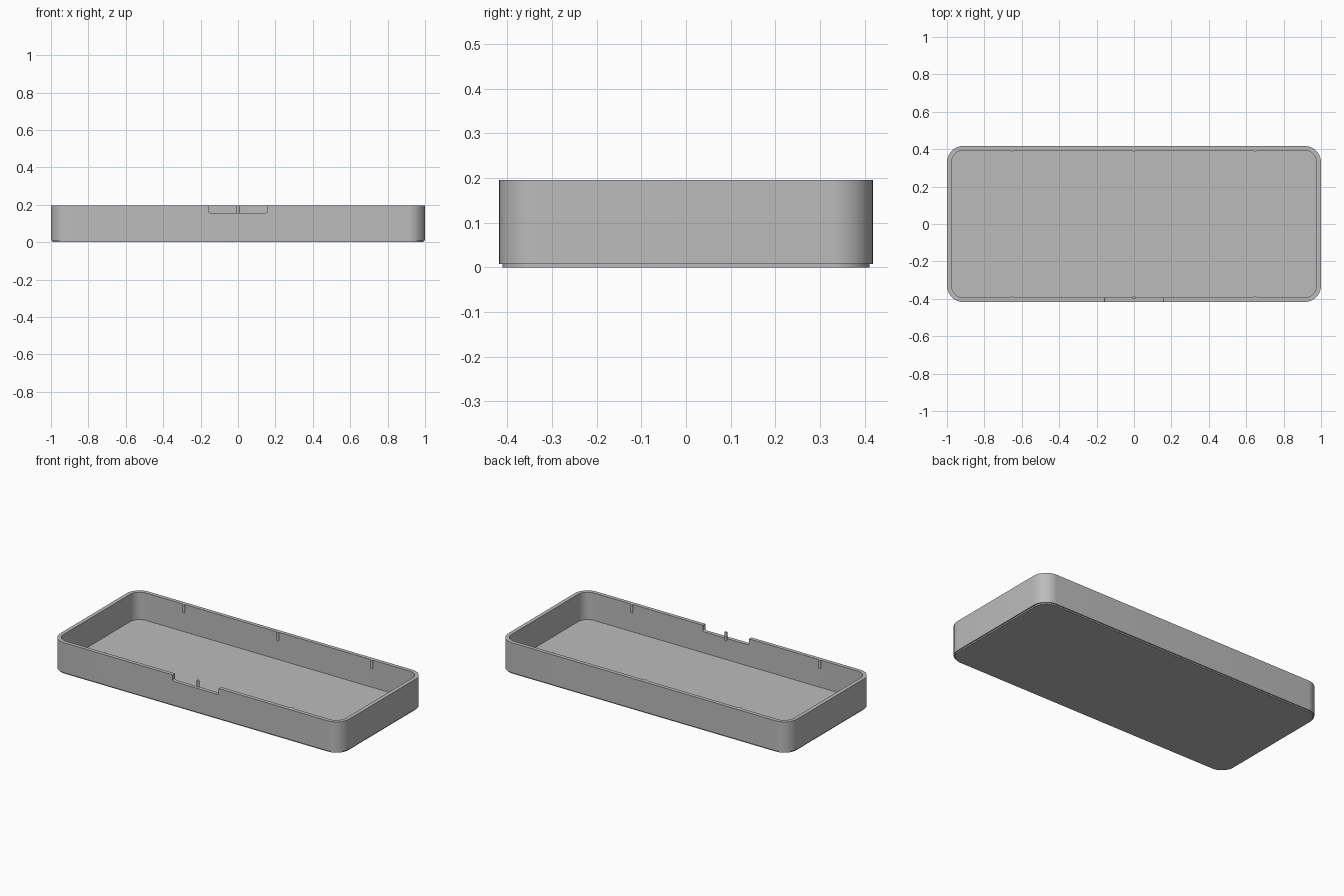
import bpy, bmesh
from math import cos, sin, pi

if "Cube" in bpy.data.objects:
    bpy.data.objects.remove(bpy.data.objects["Cube"])

HALF_X, HALF_Y, HEIGHT = 1.0, 0.418, 0.196
RADIUS, WALL, FLOOR = 0.09, 0.024, 0.025
STEP, STEP_Z = 0.007, 0.008
CORNER_STEPS = 14

grey = bpy.data.materials.new("plain grey")
grey.use_nodes = True
colour = (0.5, 0.5, 0.5, 1)
grey.diffuse_color = colour
grey.node_tree.nodes["Principled BSDF"].inputs["Base Color"].default_value = colour


def add_object(name, bm):
    mesh = bpy.data.meshes.new(name)
    bmesh.ops.recalc_face_normals(bm, faces=bm.faces)
    bm.to_mesh(mesh)
    bm.free()
    mesh.materials.append(grey)
    obj = bpy.data.objects.new(name, mesh)
    bpy.context.collection.objects.link(obj)
    return obj


def select_only(obj):
    bpy.ops.object.select_all(action='DESELECT')
    obj.select_set(True)
    bpy.context.view_layer.objects.active = obj


def rounded_ring(bm, inset, z):
    """Rounded rectangle of vertices, pulled in from the outer wall."""
    ring = []
    for corner, (sx, sy) in enumerate([(1, 1), (-1, 1), (-1, -1), (1, -1)]):
        for i in range(CORNER_STEPS + 1):
            a = (corner + i / CORNER_STEPS) * pi / 2
            ring.append(bm.verts.new((sx * (HALF_X - RADIUS) + (RADIUS - inset) * cos(a),
                                      sy * (HALF_Y - RADIUS) + (RADIUS - inset) * sin(a), z)))
    return ring


# Tray shell: underside step, outer wall, rim, inner wall, floor
bm = bmesh.new()
section = [(STEP, 0), (STEP, STEP_Z), (0, STEP_Z), (0, HEIGHT), (WALL, HEIGHT), (WALL, FLOOR)]
rings = [rounded_ring(bm, inset, z) for inset, z in section]
for low, high in zip(rings, rings[1:]):
    for i in range(len(low)):
        j = (i + 1) % len(low)
        bm.faces.new((low[i], low[j], high[j], high[i]))
bm.faces.new(rings[0])
bm.faces.new(rings[-1])
tray = add_object("tray", bm)

# Finger notch through the front wall, with rounded lower corners
bm = bmesh.new()
bmesh.ops.create_cube(bm, size=1)
for v in bm.verts:
    v.co.x *= 0.318
    v.co.y = -0.37 if v.co.y > 0 else -0.45
    v.co.z = 0.25 if v.co.z > 0 else 0.157
lower = [e for e in bm.edges
         if all(v.co.z < 0.2 for v in e.verts) and e.verts[0].co.x == e.verts[1].co.x]
bmesh.ops.bevel(bm, geom=lower, offset=0.01, segments=5, profile=0.5, affect='EDGES')
cutter = add_object("notch_cutter", bm)
cutter.hide_render = True

notch = tray.modifiers.new("notch", 'BOOLEAN')
notch.operation = 'DIFFERENCE'
notch.solver = 'EXACT'
notch.object = cutter
select_only(tray)
bpy.ops.object.modifier_apply(modifier=notch.name)
bpy.data.objects.remove(cutter)
bpy.ops.object.shade_smooth_by_angle(angle=pi / 6)

# Small round snap ribs along the inside of both long walls
RIB_Z = 0.145
for side, side_name in ((-1, "front"), (1, "back")):
    for x, place in ((-0.65, "right"), (0, "middle"), (0.65, "left")):
        bpy.ops.mesh.primitive_cylinder_add(
            vertices=16, radius=0.008, depth=HEIGHT - RIB_Z,
            location=(x, side * (HALF_Y - WALL), (HEIGHT + RIB_Z) / 2))
        rib = bpy.context.object
        rib.name = f"{side_name}_{place}_rib"
        rib.data.materials.append(grey)
        bpy.ops.object.shade_smooth_by_angle(angle=pi / 6)
